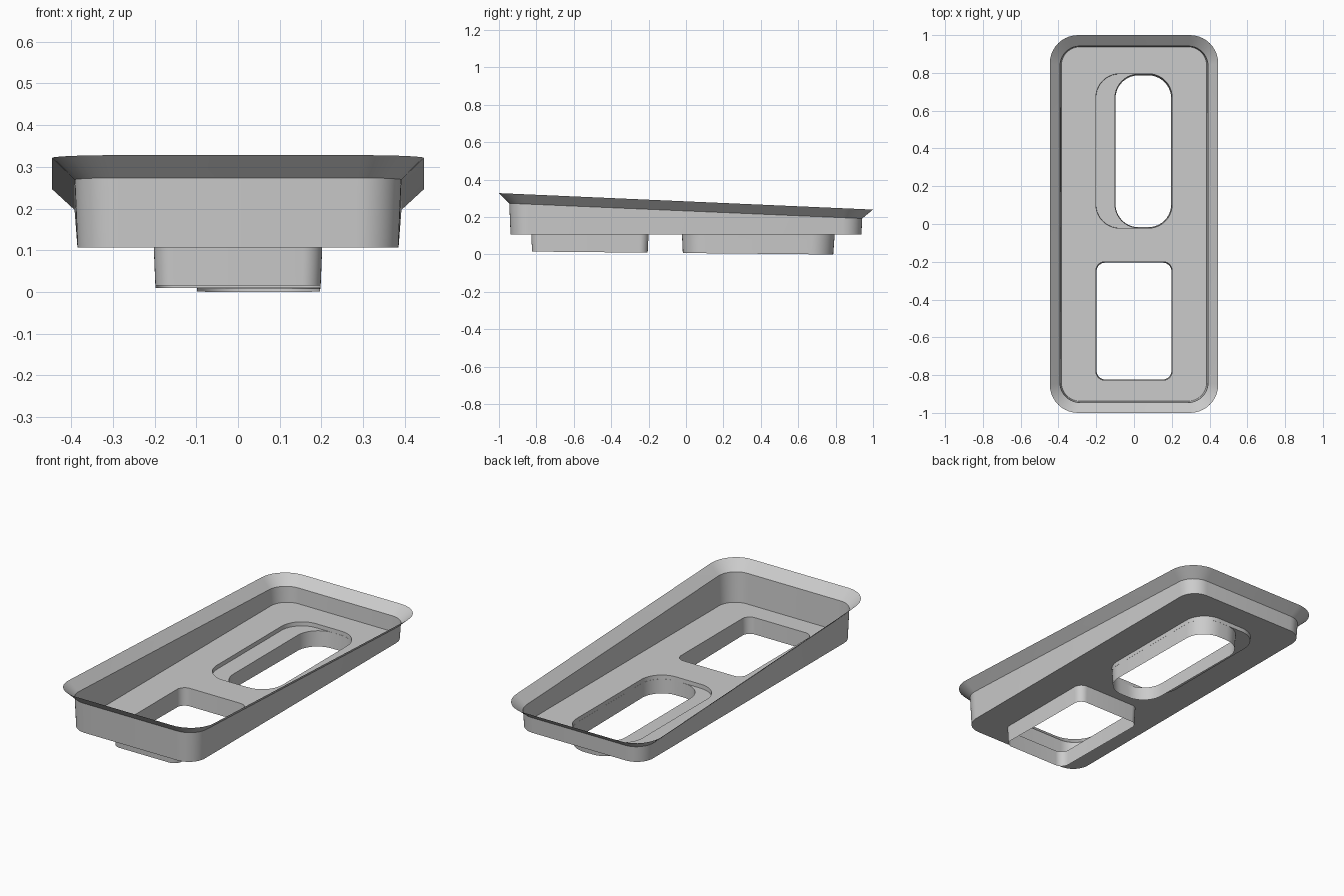
import bpy, bmesh, math

if "Cube" in bpy.data.objects:
    bpy.data.objects.remove(bpy.data.objects["Cube"])

grey = bpy.data.materials.new("light grey")
grey.diffuse_color = (0.6, 0.6, 0.6, 1)
grey.use_nodes = True
grey.node_tree.nodes["Principled BSDF"].inputs["Base Color"].default_value = grey.diffuse_color

FLOOR = 0.107   # height of the tray floor
STEP = 0.085    # height of the ledge inside the slot


def ring(x0, x1, y0, y1, r, height, seg=10):
    """Rounded rectangle; height is a function of y."""
    pts = []
    corners = [(x1 - r, y1 - r), (x0 + r, y1 - r), (x0 + r, y0 + r), (x1 - r, y0 + r)]
    for q, (cx, cy) in enumerate(corners):
        for i in range(seg + 1):
            a = math.pi / 2 * (q + i / seg)
            x, y = cx + r * math.cos(a), cy + r * math.sin(a)
            pts.append((x, y, height(y)))
    return pts


def flat(z):
    return lambda y: z


def finish(name, bm):
    me = bpy.data.meshes.new(name)
    bm.to_mesh(me)
    bm.free()
    me.materials.append(grey)
    ob = bpy.data.objects.new(name, me)
    bpy.context.collection.objects.link(ob)
    bpy.ops.object.select_all(action='DESELECT')
    ob.select_set(True)
    bpy.context.view_layer.objects.active = ob
    bpy.ops.object.shade_smooth_by_angle(angle=math.radians(30))


def loft(name, lower, upper):
    """Thin sheet between two matching rings, facing inward."""
    bm = bmesh.new()
    a = [bm.verts.new(p) for p in lower]
    b = [bm.verts.new(p) for p in upper]
    n = len(a)
    for i in range(n):
        j = (i + 1) % n
        bm.faces.new((a[i], b[i], b[j], a[j]))
    finish(name, bm)


def sheet(name, rings):
    """Flat sheet bounded by the first ring, with the others as holes."""
    bm = bmesh.new()
    edges = []
    for pts in rings:
        vs = [bm.verts.new(p) for p in pts]
        edges += [bm.edges.new((vs[i - 1], vs[i])) for i in range(len(vs))]
    bmesh.ops.triangle_fill(bm, edges=edges, use_beauty=True, normal=(0, 0, 1))
    bmesh.ops.dissolve_limit(bm, angle_limit=0.01, verts=bm.verts, edges=bm.edges)
    for f in bm.faces:
        f.normal_update()
        if f.normal.z < 0:
            f.normal_flip()
    finish(name, bm)


# Sloping heights of the rim and of the collar bottoms
def rim_low(y):
    return 0.233 - 0.043 * y


def rim_high(y):
    return 0.284 - 0.044 * y


def collar_low(y):
    return 0.0 + 0.0098 * (0.785 - y)


# Tray wall and flared rim
base = ring(-0.385, 0.385, -0.938, 0.938, 0.10, flat(FLOOR))
lip = ring(-0.392, 0.392, -0.945, 0.942, 0.105, rim_low)
edge = ring(-0.446, 0.446, -1.0, 1.0, 0.15, rim_high)
loft("tray_wall", base, lip)
loft("flared_rim", lip, edge)

# Floor with two openings
square_top = ring(-0.202, 0.202, -0.827, -0.2, 0.047, flat(FLOOR))
slot_top = ring(-0.202, 0.202, -0.022, 0.795, 0.125, flat(FLOOR))
sheet("tray_floor", [base, square_top, slot_top])

# Rectangular collar below the front opening
square_low = ring(-0.198, 0.198, -0.823, -0.205, 0.045, collar_low)
loft("square_collar", square_low, square_top)

# Stepped slot: shallow recess, ledge, narrower collar
slot_step = ring(-0.201, 0.201, -0.021, 0.794, 0.125, flat(STEP))
slot_inner = ring(-0.101, 0.2005, -0.0205, 0.7935, 0.125, flat(STEP))
slot_low = ring(-0.098, 0.197, -0.017, 0.787, 0.122, collar_low)
loft("slot_recess", slot_step, slot_top)
loft("slot_ledge", slot_inner, slot_step)
loft("slot_collar", slot_low, slot_inner)
